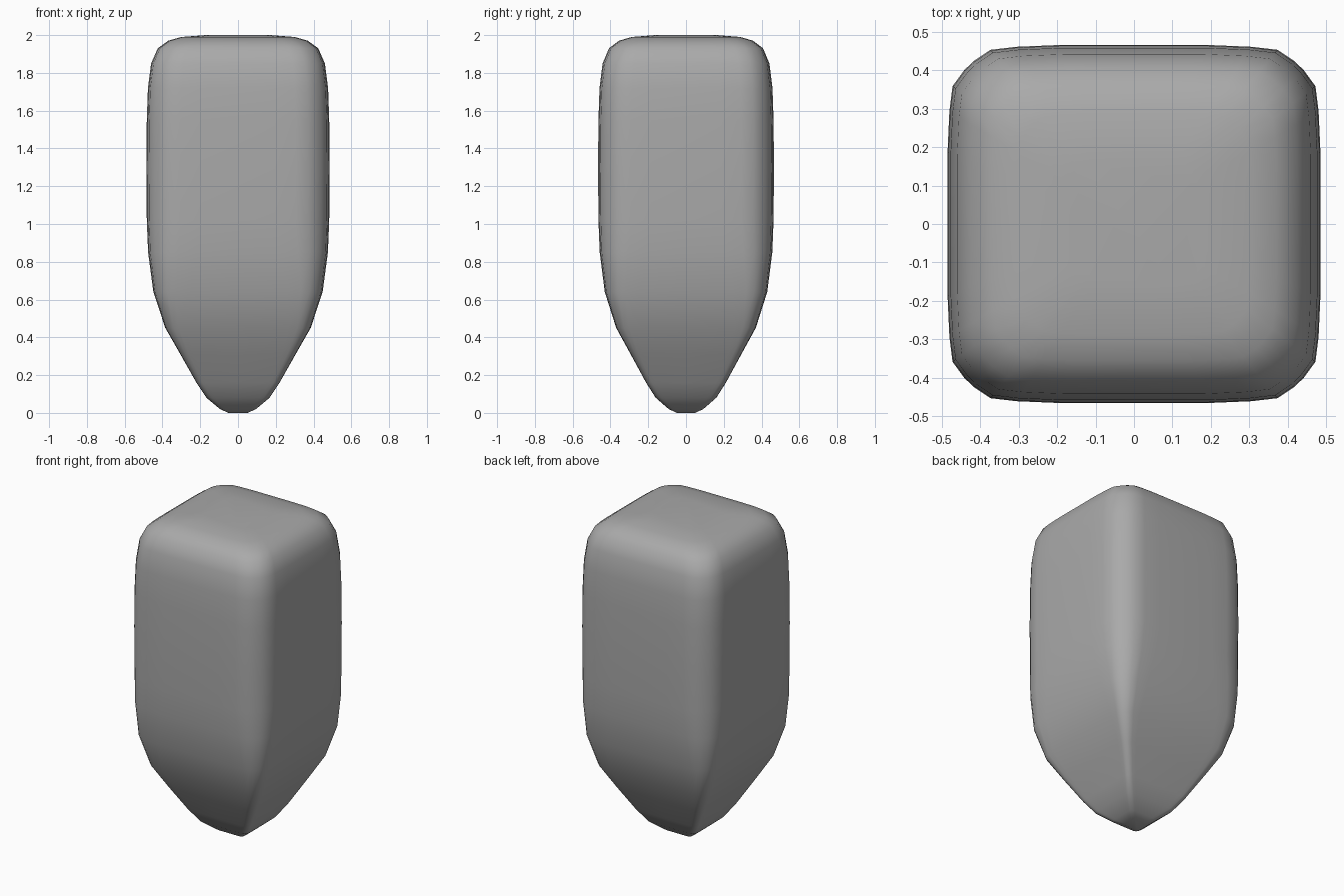
import bpy
import bmesh

cube = bpy.data.objects.get("Cube")
if cube:
    bpy.data.objects.remove(cube, do_unlink=True)

# Plain grey material
grey = bpy.data.materials.new("plain grey")
grey.use_nodes = True
colour = (0.4, 0.4, 0.4, 1)
grey.diffuse_color = colour
grey.node_tree.nodes["Principled BSDF"].inputs["Base Color"].default_value = colour

# Height, half width and corner softness of each level
LEVELS = [
    (0.0, 0.05, 0.9), (0.02, 0.095, 0.7), (0.08, 0.167, 0.5), (0.16, 0.22, 0.4),
    (0.31, 0.305, 0.4), (0.45, 0.385, 0.5), (0.64, 0.448, 0.7), (0.85, 0.476, 0.9),
    (1.02, 0.483, 1), (1.3, 0.485, 1), (1.55, 0.483, 1), (1.72, 0.477, 1),
    (1.85, 0.46, 1), (1.93, 0.425, 1), (1.97, 0.37, 1), (1.99, 0.3, 1), (2.0, 0.17, 1),
]
# One rounded corner of the unit cross-section
CORNER = [(1, 0.4), (0.99, 0.63), (0.973, 0.77), (0.91, 0.86)]
CORNER += [(b, a) for a, b in reversed(CORNER)]
DEPTH = 0.96


def section(soft):
    """Rounded square outline, as a quarter turned four times."""
    quarter = [(1, 0)] + [(1 - (1 - x) * soft, 1 - (1 - y) * soft) for x, y in CORNER]
    outline = []
    for turn in range(4):
        outline += quarter
        quarter = [(-y, x) for x, y in quarter]
    return outline


# Tapered body lofted through the levels
bm = bmesh.new()
rings = [[bm.verts.new((x * w, y * w * DEPTH, z)) for x, y in section(soft)]
         for z, w, soft in LEVELS]
for low, high in zip(rings, rings[1:]):
    for i in range(len(low)):
        j = (i + 1) % len(low)
        bm.faces.new((low[i], low[j], high[j], high[i]))
bm.faces.new(list(reversed(rings[0])))
bm.faces.new(rings[-1])
for face in bm.faces:
    face.smooth = True
mesh = bpy.data.meshes.new("tapered_body")
bm.to_mesh(mesh)
bm.free()
mesh.materials.append(grey)
body = bpy.data.objects.new("tapered_body", mesh)
bpy.context.collection.objects.link(body)
